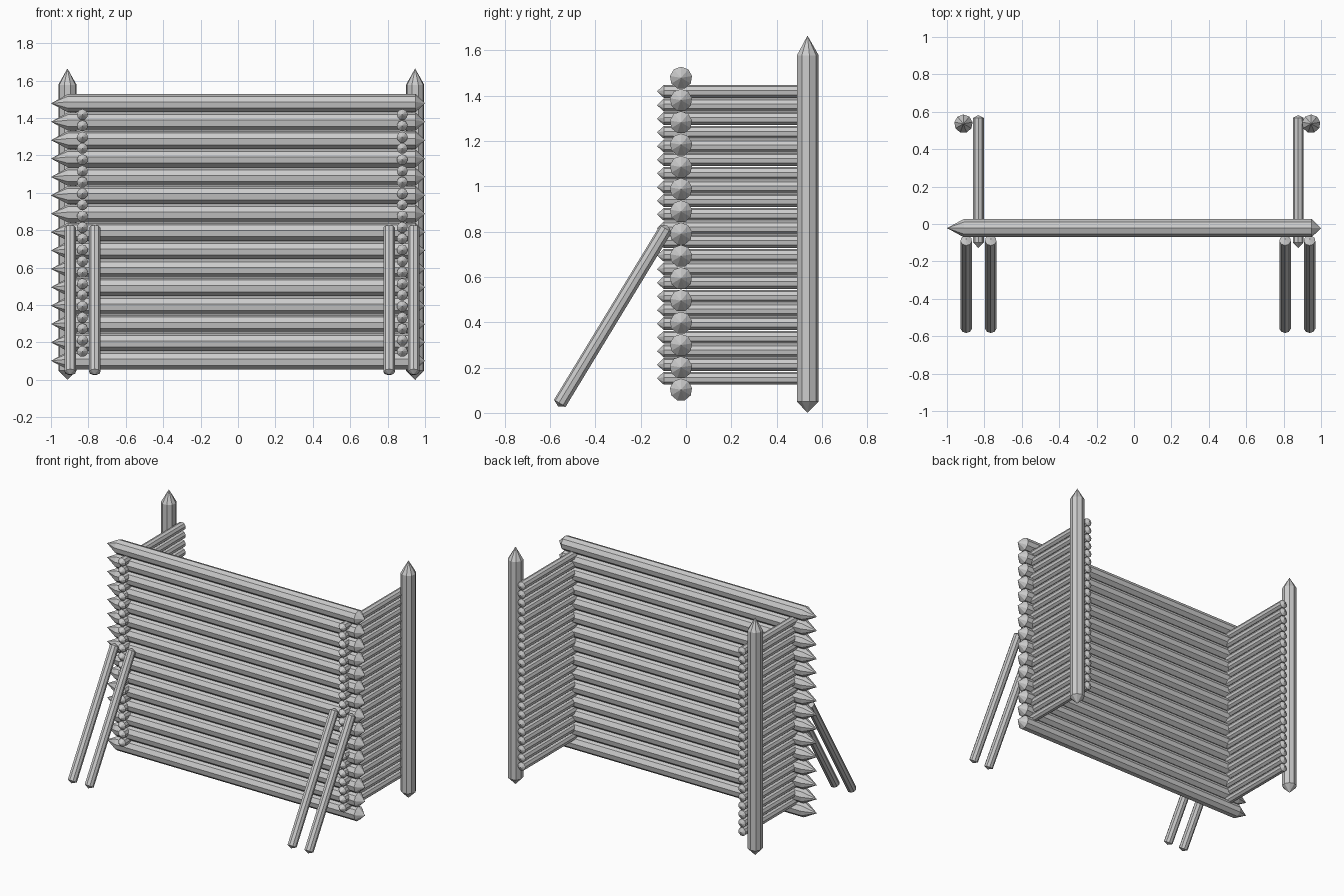
import bpy, bmesh, math
from mathutils import Vector

if "Cube" in bpy.data.objects:
    bpy.data.objects.remove(bpy.data.objects["Cube"])

SIDES = 9


def log(name, a, b, r, tip_a, tip_b):
    """Faceted log with body from a to b and a pointed cone on each end."""
    a, b = Vector(a), Vector(b)
    axis = (b - a).normalized()
    ref = Vector((0, 0, 1)) if abs(axis.z) < 0.99 else Vector((0, 1, 0))
    u = (ref - axis * ref.dot(axis)).normalized()
    v = axis.cross(u)
    bm = bmesh.new()
    rings = []
    for c in (a, b):
        rings.append([bm.verts.new(c + r * (u * math.cos(t) + v * math.sin(t)))
                      for t in (2 * math.pi * i / SIDES for i in range(SIDES))])
    start = bm.verts.new(a - axis * tip_a)
    end = bm.verts.new(b + axis * tip_b)
    for i in range(SIDES):
        j = (i + 1) % SIDES
        bm.faces.new((rings[0][i], rings[0][j], rings[1][j], rings[1][i]))
        bm.faces.new((rings[0][j], rings[0][i], start))
        bm.faces.new((rings[1][i], rings[1][j], end))
    bmesh.ops.recalc_face_normals(bm, faces=bm.faces)
    mesh = bpy.data.meshes.new(name)
    bm.to_mesh(mesh)
    bm.free()
    obj = bpy.data.objects.new(name, mesh)
    bpy.context.collection.objects.link(obj)
    return obj


# Long front wall logs, sharper point on the left end
for i in range(15):
    z = 0.102 + i * 0.0983
    log(f"front_wall_log_{i + 1}", (-0.91, -0.022, z), (0.95, -0.022, z), 0.0495, 0.09, 0.05)

# Thin side wall logs
for side, x in (("left", -0.832), ("right", 0.878)):
    for i in range(22):
        z = 0.152 + i * 0.0603
        log(f"{side}_wall_log_{i + 1}", (x, -0.098, z), (x, 0.567, z), 0.0295, 0.03, 0.015)

# Upright rear posts
for side, x in (("left", -0.912), ("right", 0.947)):
    log(f"{side}_rear_post", (x, 0.536, 0.05), (x, 0.536, 1.578), 0.0495, 0.05, 0.087)

# Slanted front braces
for i, x in enumerate((-0.897, -0.766, 0.808, 0.939)):
    log(f"front_brace_{i + 1}", (x, -0.556, 0.042), (x, -0.088, 0.812), 0.031, 0.016, 0.016)
